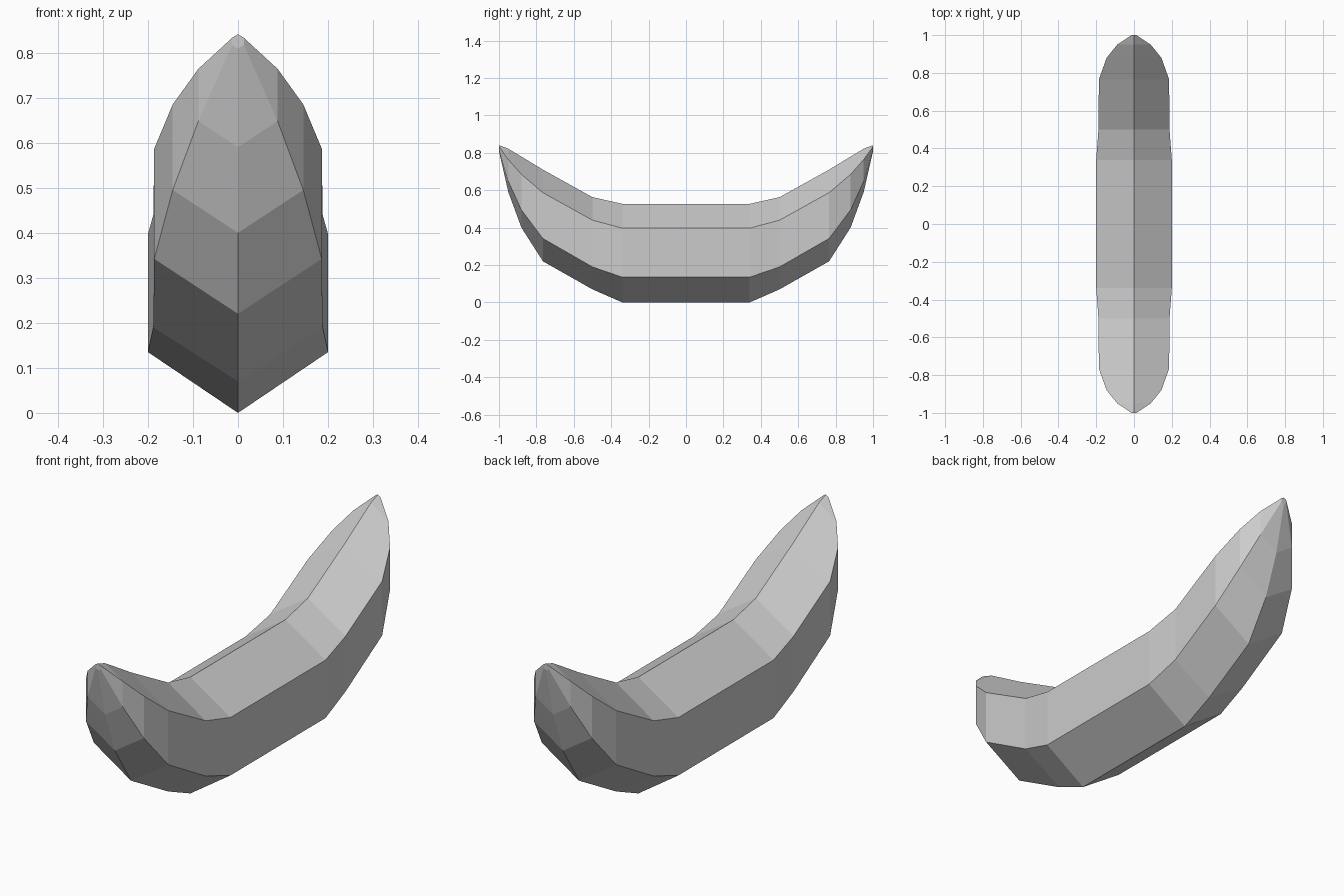
import bpy
import bmesh

cube = bpy.data.objects.get("Cube")
if cube:
    bpy.data.objects.remove(cube, do_unlink=True)

# Flat grey skin
grey = bpy.data.materials.new("Plain grey")
grey.use_nodes = True
colour = (0.6, 0.6, 0.6, 1)
grey.diffuse_color = colour
grey.node_tree.nodes["Principled BSDF"].inputs["Base Color"].default_value = colour

# Hexagonal sections of one half: y, half width, bottom, lower side, upper side, top
half = [
    (0.34, 0.2, 0.0, 0.135, 0.397, 0.527),
    (0.5, 0.188, 0.07, 0.19, 0.44, 0.563),
    (0.765, 0.186, 0.22, 0.342, 0.587, 0.71),
    (0.88, 0.145, 0.40, 0.495, 0.685, 0.78),
    (0.95, 0.088, 0.59, 0.648, 0.764, 0.822),
    (1.0, 0.013, 0.809, 0.817, 0.833, 0.841),
]
sections = [(-s[0], *s[1:]) for s in reversed(half)] + half

# Curved body: bridge neighbouring sections and cap both tips
bm = bmesh.new()
rings = []
for y, w, bottom, low, high, top in sections:
    outline = [(0, bottom), (w, low), (w, high), (0, top), (-w, high), (-w, low)]
    rings.append([bm.verts.new((x, y, z)) for x, z in outline])
for a, b in zip(rings, rings[1:]):
    for i in range(6):
        j = (i + 1) % 6
        bm.faces.new((a[i], a[j], b[j], b[i]))
bm.faces.new(rings[0])
bm.faces.new(rings[-1])
bmesh.ops.recalc_face_normals(bm, faces=bm.faces)

mesh = bpy.data.meshes.new("curved_body")
bm.to_mesh(mesh)
bm.free()
mesh.materials.append(grey)
body = bpy.data.objects.new("curved_body", mesh)
bpy.context.collection.objects.link(body)
